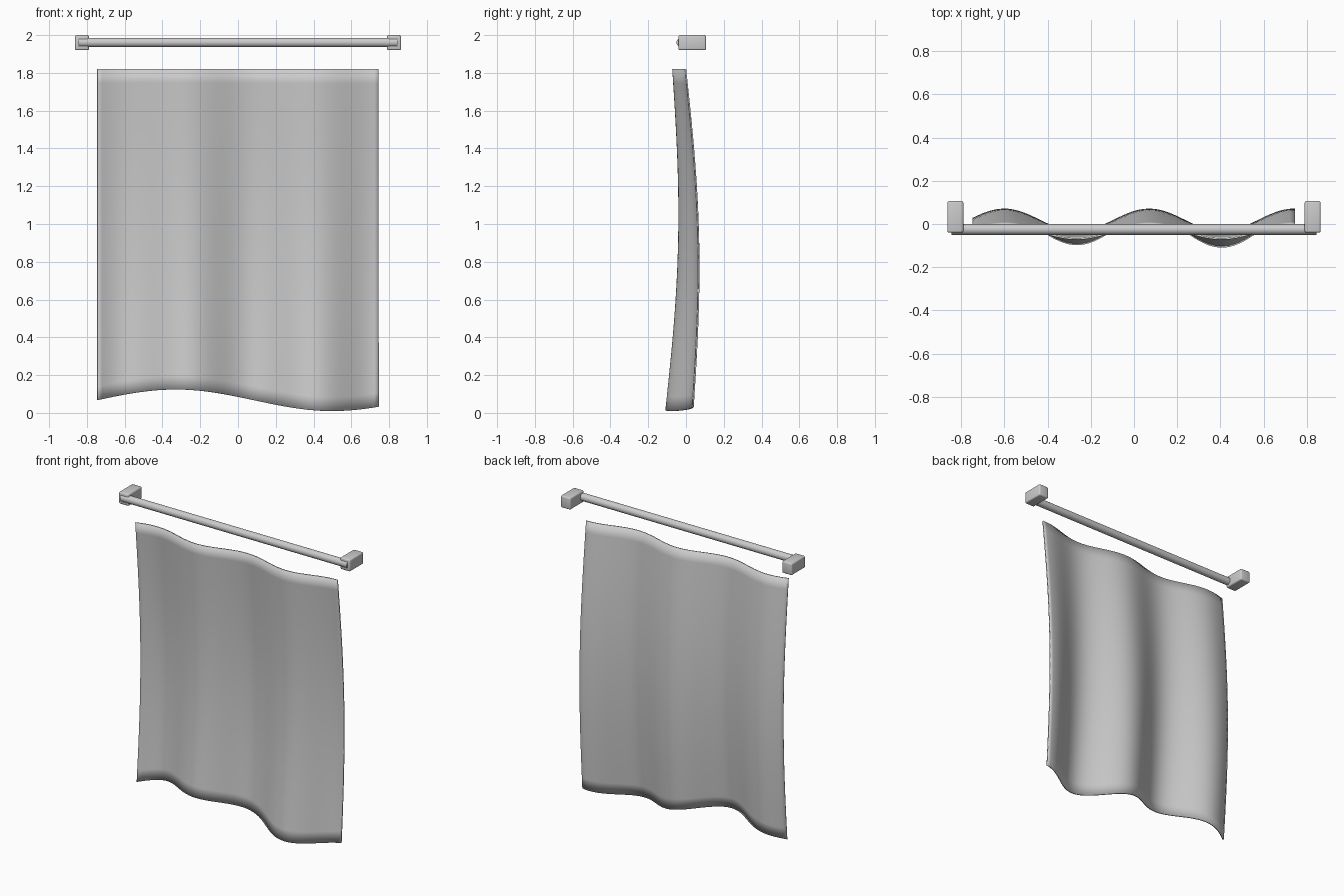
import bpy, bmesh
from math import sin, cos, pi
from mathutils import Matrix

if "Cube" in bpy.data.objects:
    bpy.data.objects.remove(bpy.data.objects["Cube"])

grey = bpy.data.materials.new("light grey")
grey.use_nodes = True
colour = (0.6, 0.6, 0.6, 1)
grey.diffuse_color = colour
grey.node_tree.nodes["Principled BSDF"].inputs["Base Color"].default_value = colour


def finish(name, bm):
    mesh = bpy.data.meshes.new(name)
    bm.to_mesh(mesh)
    bm.free()
    mesh.materials.append(grey)
    obj = bpy.data.objects.new(name, mesh)
    bpy.context.collection.objects.link(obj)
    return obj


def smooth(obj, angle=None):
    bpy.ops.object.select_all(action='DESELECT')
    bpy.context.view_layer.objects.active = obj
    obj.select_set(True)
    if angle is None:
        bpy.ops.object.shade_smooth()
    else:
        bpy.ops.object.shade_smooth_by_angle(angle=angle)


# Curtain: folded sheet with a bowed profile and a wavy hem
COLS, ROWS, HALF, TOP = 64, 24, 0.745, 1.82


def cloth_point(u, t):
    x = HALF * (2 * u - 1)
    hem = 0.067 + 0.057 * cos((x + 0.33) * 2 * pi / 1.66)
    z = hem + (TOP - hem) * t
    h = z / TOP
    fold = (0.071 - 0.038 * h) * cos((x + 0.6) * 2 * pi / 0.67)
    return x, -0.036 + 0.05 * sin(pi * h) + fold, z


bm = bmesh.new()
grid = [[bm.verts.new(cloth_point(i / COLS, j / ROWS)) for i in range(COLS + 1)]
        for j in range(ROWS + 1)]
for low, high in zip(grid, grid[1:]):
    for i in range(COLS):
        bm.faces.new((low[i], low[i + 1], high[i + 1], high[i]))
curtain = finish("curtain", bm)
solid = curtain.modifiers.new("thickness", 'SOLIDIFY')
solid.thickness = 0.008
solid.offset = 0
smooth(curtain)

# Rod
bm = bmesh.new()
bmesh.ops.create_cone(bm, cap_ends=True, segments=24, radius1=0.025, radius2=0.025,
                      depth=1.69, matrix=Matrix.Rotation(pi / 2, 4, 'Y'))
rod = finish("curtain_rod", bm)
rod.location = (0, -0.025, 1.961)
smooth(rod, 0.6)

# Wall brackets at both rod ends
for name, side in (("left_bracket", 1), ("right_bracket", -1)):
    bm = bmesh.new()
    bmesh.ops.create_cube(bm, size=1, matrix=Matrix.Diagonal((0.074, 0.146, 0.08, 1)))
    bmesh.ops.bevel(bm, geom=bm.edges[:], offset=0.009, segments=3,
                    profile=0.5, affect='EDGES')
    bracket = finish(name, bm)
    bracket.location = (side * 0.826, 0.033, 1.96)
    smooth(bracket, 0.6)
